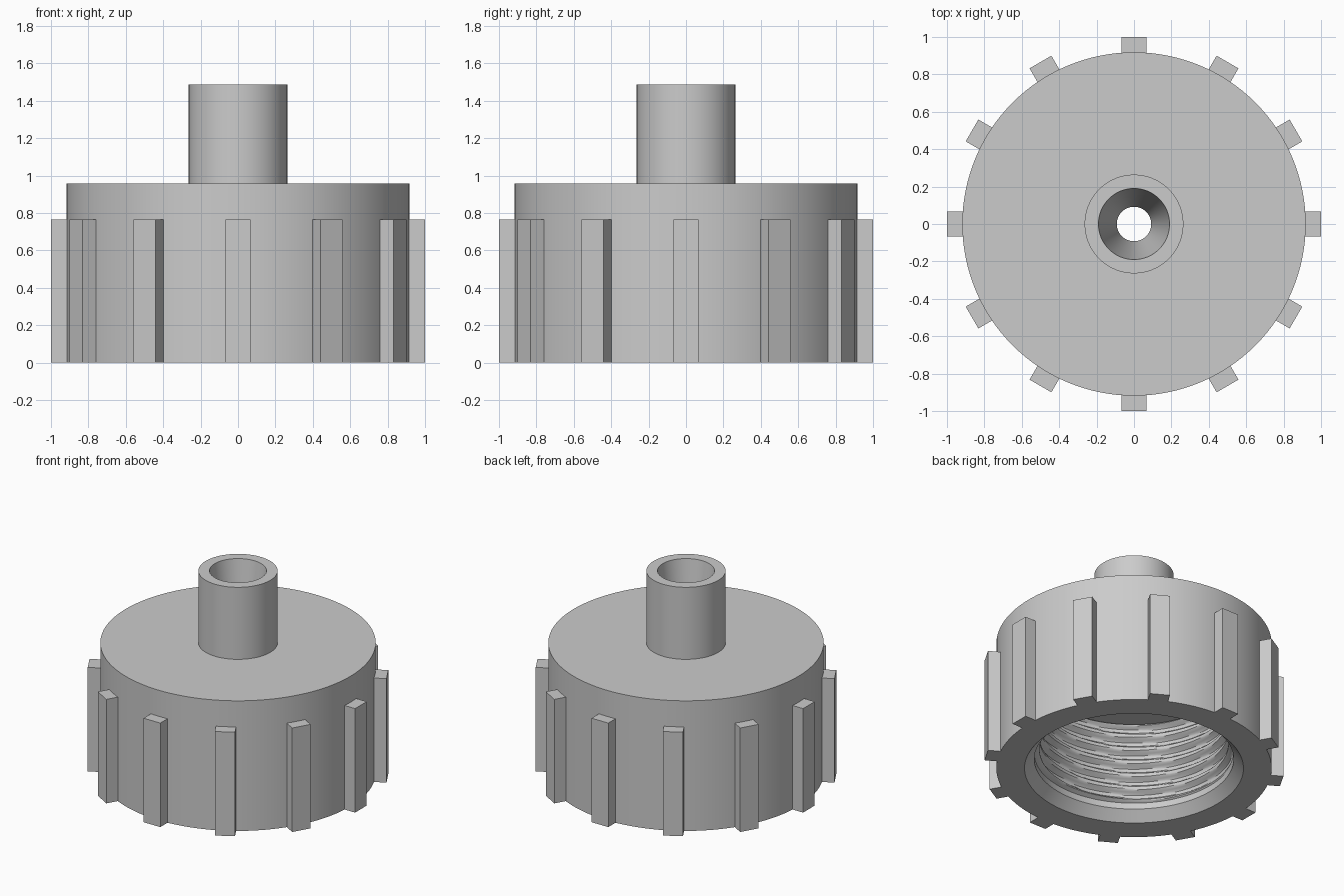
import bpy, bmesh, math
from mathutils import Matrix, Vector

cube = bpy.data.objects.get("Cube")
if cube:
    bpy.data.objects.remove(cube, do_unlink=True)

SEGMENTS = 128
RIBS = 12
CAP_R, CAP_TOP = 0.918, 0.957
ROOT_R, CREST_R = 0.665, 0.63
THREAD_LOW, CEILING, PITCH = 0.115, 0.72, 0.1

grey = bpy.data.materials.new("plain_grey")
grey.use_nodes = True
grey.diffuse_color = (0.6, 0.6, 0.6, 1)
bsdf = next(n for n in grey.node_tree.nodes if n.type == "BSDF_PRINCIPLED")
bsdf.inputs["Base Color"].default_value = grey.diffuse_color


def finish(name, bm, smooth=True):
    mesh = bpy.data.meshes.new(name)
    bm.to_mesh(mesh)
    bm.free()
    mesh.materials.append(grey)
    obj = bpy.data.objects.new(name, mesh)
    bpy.context.collection.objects.link(obj)
    if smooth:
        bpy.ops.object.select_all(action="DESELECT")
        obj.select_set(True)
        bpy.context.view_layer.objects.active = obj
        bpy.ops.object.shade_smooth_by_angle(angle=math.radians(30))
    return obj


def lathe(name, profile, depth=None):
    """Spin (radius, height) points; depth(z, turn) shrinks the radius."""
    bm = bmesh.new()
    rings = []
    for r, z in profile:
        ring = []
        for j in range(SEGMENTS):
            turn = j / SEGMENTS
            a = math.tau * turn
            rr = r - (depth(z, turn) if depth else 0)
            ring.append(bm.verts.new((rr * math.cos(a), rr * math.sin(a), z)))
        rings.append(ring)
    for upper, lower in zip(rings, rings[1:]):
        for j in range(SEGMENTS):
            k = (j + 1) % SEGMENTS
            bm.faces.new((upper[j], lower[j], lower[k], upper[k]))
    return finish(name, bm)


# Tapered bore, spout, cap, rim and lead-in chamfer in one continuous profile
lathe("cap_and_spout", [
    (ROOT_R, CEILING), (0.092, CEILING), (0.19, 1.487), (0.264, 1.487),
    (0.264, CAP_TOP), (CAP_R, CAP_TOP), (CAP_R, 0), (0.73, 0),
    (ROOT_R, 0.07), (ROOT_R, THREAD_LOW)])


# Internal screw thread: a helical ridge that fades out at both ends
def ridge(z, turn):
    phase = (z / PITCH - turn) % 1
    peak = min(1, max(0, 1.5 - abs(phase - 0.5) * 4))
    fade = min(1, (z - THREAD_LOW) / 0.02, (CEILING - z) / 0.02)
    return (ROOT_R - CREST_R) * peak * max(0, fade)


rows = 72
lathe("inner_thread",
      [(ROOT_R, THREAD_LOW + (CEILING - THREAD_LOW) * i / rows)
       for i in range(rows + 1)], ridge)

# Grip ribs around the outside
bm = bmesh.new()
rib_in, rib_w, rib_h = CAP_R - 0.006, 0.135, 0.765
for i in range(RIBS):
    place = (Matrix.Rotation(math.tau * i / RIBS, 4, "Z")
             @ Matrix.Translation(Vector(((rib_in + 1) / 2, 0, rib_h / 2)))
             @ Matrix.Diagonal((1 - rib_in, rib_w, rib_h, 1)))
    bmesh.ops.create_cube(bm, size=1, matrix=place)
finish("grip_ribs", bm, smooth=False)
